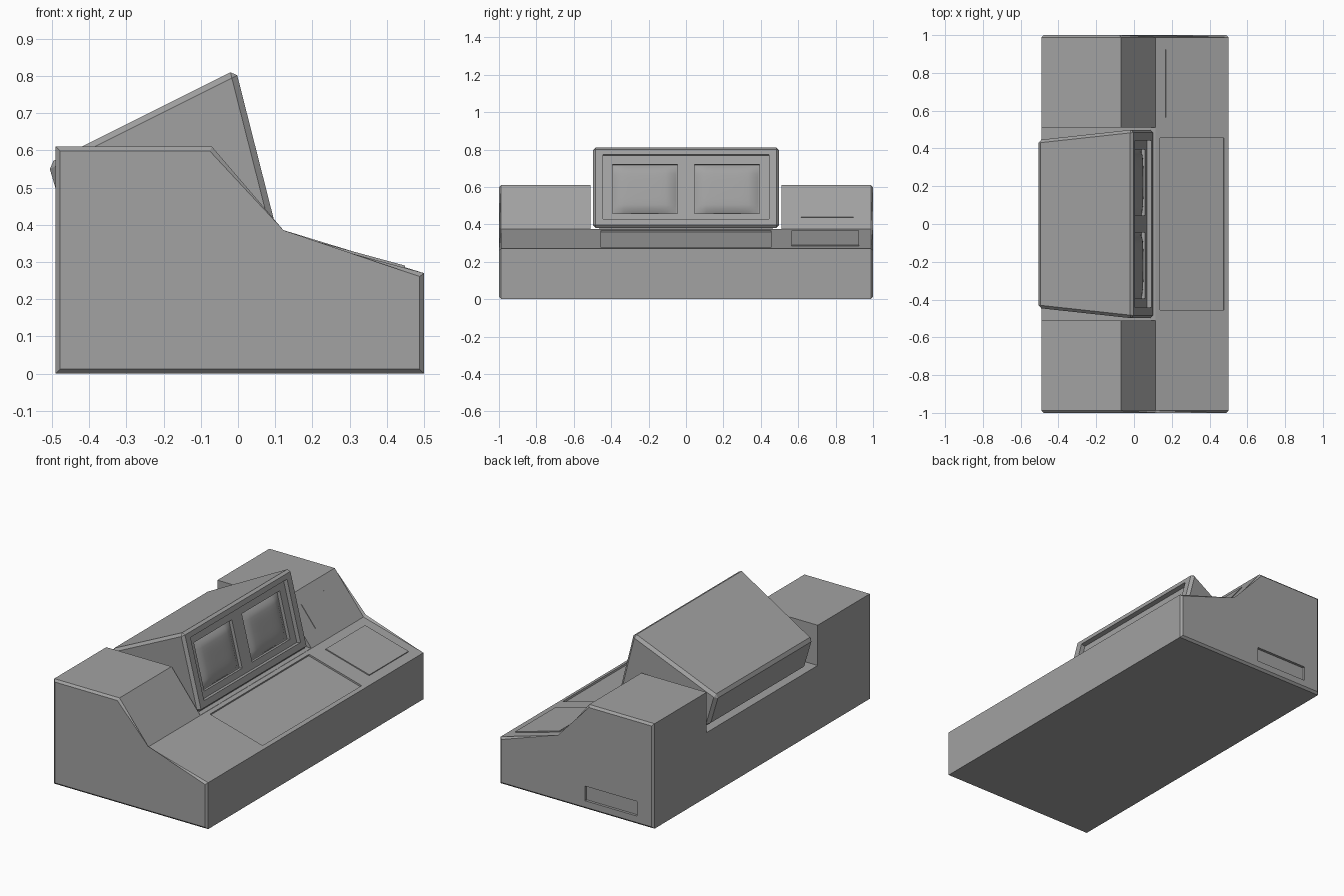
import bpy, bmesh
from mathutils import Matrix, Vector

default = bpy.data.objects.get("Cube")
if default:
    bpy.data.objects.remove(default, do_unlink=True)

grey = bpy.data.materials.new("console_grey")
grey.use_nodes = True
colour = (0.36, 0.36, 0.36, 1)
grey.diffuse_color = colour
grey.node_tree.nodes["Principled BSDF"].inputs["Base Color"].default_value = colour


def finish(name, bm):
    bmesh.ops.recalc_face_normals(bm, faces=bm.faces)
    mesh = bpy.data.meshes.new(name)
    bm.to_mesh(mesh)
    bm.free()
    mesh.materials.append(grey)
    obj = bpy.data.objects.new(name, mesh)
    bpy.context.collection.objects.link(obj)
    return obj


def prism(name, profile, half_widths):
    """Solid with an x-z profile and a half width in y at each profile point."""
    bm = bmesh.new()
    left, right = [[bm.verts.new((x, s * w, z)) for (x, z), w in zip(profile, half_widths)]
                   for s in (1, -1)]
    bm.faces.new(left)
    bm.faces.new(right[::-1])
    n = len(profile)
    for i in range(n):
        j = (i + 1) % n
        bm.faces.new((left[i], right[i], right[j], left[j]))
    return bm


def box(name, size, centre=(0, 0, 0), frame=Matrix()):
    bm = bmesh.new()
    bmesh.ops.create_cube(bm, size=1, matrix=frame @ Matrix.Translation(centre)
                          @ Matrix.Diagonal((*size, 1)))
    return finish(name, bm)


def cut(target, *args):
    """Subtract a box from the target."""
    cutter = box("cutter", *args)
    cutter.hide_render = True
    mod = target.modifiers.new("cut", "BOOLEAN")
    mod.operation, mod.solver, mod.object = "DIFFERENCE", "EXACT", cutter
    bpy.context.view_layer.objects.active = target
    bpy.ops.object.modifier_apply(modifier=mod.name)
    bpy.data.objects.remove(cutter, do_unlink=True)


def slope_frame(low, high):
    """Frame on a sloping face: local x across (y axis), local y up the slope, local z out."""
    a, b = Vector((low[0], 0, low[1])), Vector((high[0], 0, high[1]))
    up = (b - a).normalized()
    across = Vector((0, 1, 0))
    frame = Matrix((across, up, across.cross(up))).transposed().to_4x4()
    frame.translation = (a + b) / 2
    return frame


# Console body with chamfered ends
hump_top, hump_foot, desk_front = (-0.07, 0.61), (0.115, 0.375), (0.5, 0.27)
profile = [(-0.49, 0), (-0.49, 0.61), hump_top, hump_foot, desk_front, (0.5, 0)]
bm = prism("console_body", profile, [1] * 6)
ends = [e for e in bm.edges if abs(e.verts[0].co.y - e.verts[1].co.y) < 0.01]
bmesh.ops.bevel(bm, geom=ends, offset=0.012, segments=1, affect="EDGES")
body = finish("console_body", bm)

# Bay for the monitor, keyboard recess and end-wall socket
desk = slope_frame(desk_front, hump_foot)
cut(body, (1, 1.02, 0.5), (-0.2, 0, 0.626))
cut(body, (0.91, 0.35, 0.02), (0, 0, 0), desk)
cut(body, (0.335, 0.03, 0.085), (-0.218, 1, 0.092))

# Raised plates on the desk and on the hump slope
box("desk_panel", (0.36, 0.29, 0.012), (0.745, 0, 0), desk)
hump = slope_frame(hump_foot, hump_top)
box("hump_panel", (0.28, 0.148, 0.006), (0.755, 0.003, 0), hump)

# Monitor housing, tapering towards the back
low, high = (0.105, 0.38), (-0.006, 0.817)
bm = prism("monitor_housing", [low, high, (-0.51, 0.565), (-0.455, 0.378)],
           [0.5, 0.5, 0.445, 0.445])
bmesh.ops.bevel(bm, geom=bm.edges[:], offset=0.016, segments=1, affect="EDGES")
housing = finish("monitor_housing", bm)

# Bezel recess and two screen openings
face = slope_frame(low, high)
cut(housing, (0.886, 0.355, 0.05), (0, 0.003, 0), face)
for name, side in (("right_screen", -1), ("left_screen", 1)):
    cut(housing, (0.348, 0.272, 0.09), (side * 0.22, -0.003, 0), face)
    # Bulging glass
    bm = bmesh.new()
    bmesh.ops.create_grid(bm, x_segments=12, y_segments=12, size=1)
    for v in bm.verts:
        bulge = ((1 - v.co.x ** 4) * (1 - v.co.y ** 4)) ** 0.5
        local = Vector((side * 0.22 + v.co.x * 0.168, -0.003 + v.co.y * 0.13,
                        -0.044 + 0.022 * bulge))
        v.co = face @ local
    glass = finish(name, bm)
    glass.data.shade_smooth()
